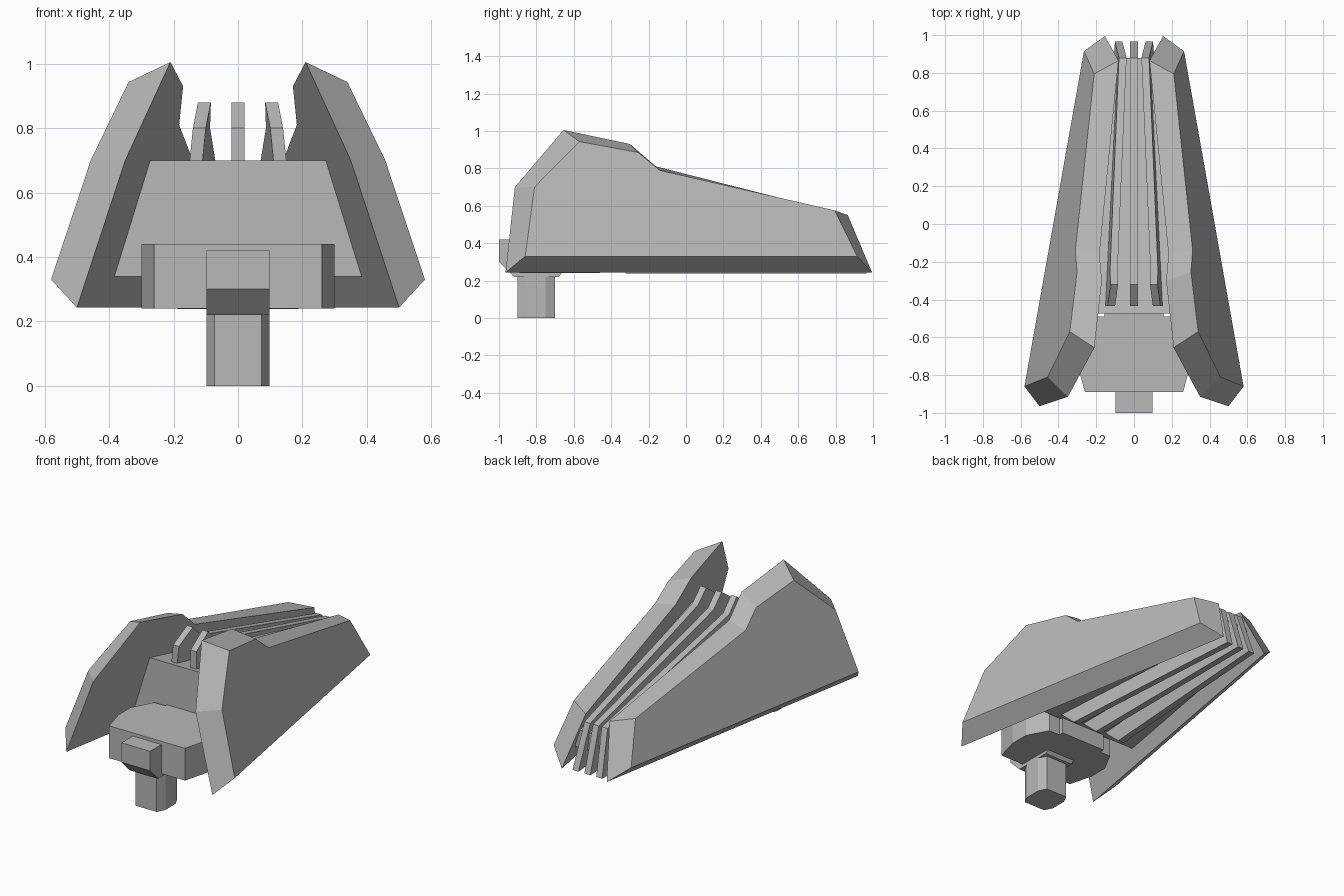
import bpy, bmesh

cube = bpy.data.objects.get("Cube")
if cube:
    bpy.data.objects.remove(cube, do_unlink=True)

grey = bpy.data.materials.new("plain grey")
grey.use_nodes = True
grey.diffuse_color = (0.48, 0.48, 0.48, 1)
grey.node_tree.nodes["Principled BSDF"].inputs["Base Color"].default_value = grey.diffuse_color


def loft(name, ring_a, ring_b):
    """Closed solid between two matching rings of points."""
    bm = bmesh.new()
    a = [bm.verts.new(p) for p in ring_a]
    b = [bm.verts.new(p) for p in ring_b]
    bm.faces.new(a)
    bm.faces.new(b[::-1])
    for i in range(len(a)):
        j = (i + 1) % len(a)
        bm.faces.new((a[j], a[i], b[i], b[j]))
    bmesh.ops.recalc_face_normals(bm, faces=bm.faces)
    mesh = bpy.data.meshes.new(name)
    bm.to_mesh(mesh)
    bm.free()
    mesh.materials.append(grey)
    obj = bpy.data.objects.new(name, mesh)
    bpy.context.collection.objects.link(obj)
    return obj


def prism(name, outline, z0, z1):
    """Vertical extrusion of an (x, y) outline."""
    return loft(name, [(x, y, z0) for x, y in outline], [(x, y, z1) for x, y in outline])


def mirrored(half):
    """Complete an outline given its +x half."""
    return half + [(-x, y) for x, y in reversed(half)]


# Leaning planes of the side panels
def inner_x(y, z):
    return 0.5 - 0.1765 * (y + 0.965) - 0.309 * (z - 0.243)


def outer_x(y, z):
    return 0.58 - 0.1775 * (y + 0.86) - 0.308 * (z - 0.33)


# Side panels with bevelled rims
inner = [(-0.965, 0.243), (-0.915, 0.70), (-0.655, 1.005), (-0.30, 0.93),
         (-0.16, 0.81), (0.865, 0.55), (0.995, 0.243)]
outer = [(-0.86, 0.33), (-0.81, 0.70), (-0.57, 0.943), (-0.255, 0.885),
         (-0.14, 0.79), (0.795, 0.575), (0.915, 0.33)]
for side, s in (("left", 1), ("right", -1)):
    loft(side + "_panel",
         [(s * inner_x(y, z), y, z) for y, z in inner],
         [(s * outer_x(y, z), y, z) for y, z in outer])

# Tapered core filling the space between the panels
def core_ring(y, bottom, top):
    return [(s * inner_x(y, z), y, z)
            for s, z in ((-1, bottom), (1, bottom), (1, top), (-1, top))]


loft("core", core_ring(-0.475, 0.34, 0.70), core_ring(0.88, 0.34, 0.45))

# Three cooling fins, the outer pair leaning and converging to the rear
fin = [(-0.32, 0.238), (-0.435, 0.34), (-0.435, 0.80), (-0.32, 0.88),
       (-0.24, 0.80), (0.88, 0.51), (0.965, 0.238)]


def fin_x(y, z):
    return 0.12 - 0.068 * (y + 0.435) - 0.1 * (z - 0.80)


for name, s in (("left_fin", 1), ("middle_fin", 0), ("right_fin", -1)):
    rings = [[(s * fin_x(y, z) + d, y, z) for y, z in fin] for d in (-0.02, 0.02)]
    loft(name, *rings)

# Front block, its rear neck, and the nose bracket
prism("front_block", mirrored([(0.26, -0.89), (0.30, -0.74), (0.30, -0.62), (0.23, -0.49)]),
      0.24, 0.44)
prism("block_neck", mirrored([(0.155, -0.52), (0.155, -0.46)]), 0.24, 0.44)
nose = [(-1.0, 0.30), (-1.0, 0.42), (-0.70, 0.42), (-0.65, 0.26),
        (-0.68, 0.22), (-0.92, 0.22)]
loft("nose_bracket", *[[(x, y, z) for y, z in nose] for x in (-0.098, 0.098)])

# Eight-sided mounting post
prism("post", mirrored([(0.073, -0.90), (0.098, -0.85), (0.098, -0.75), (0.073, -0.70)]),
      0.0, 0.23)
